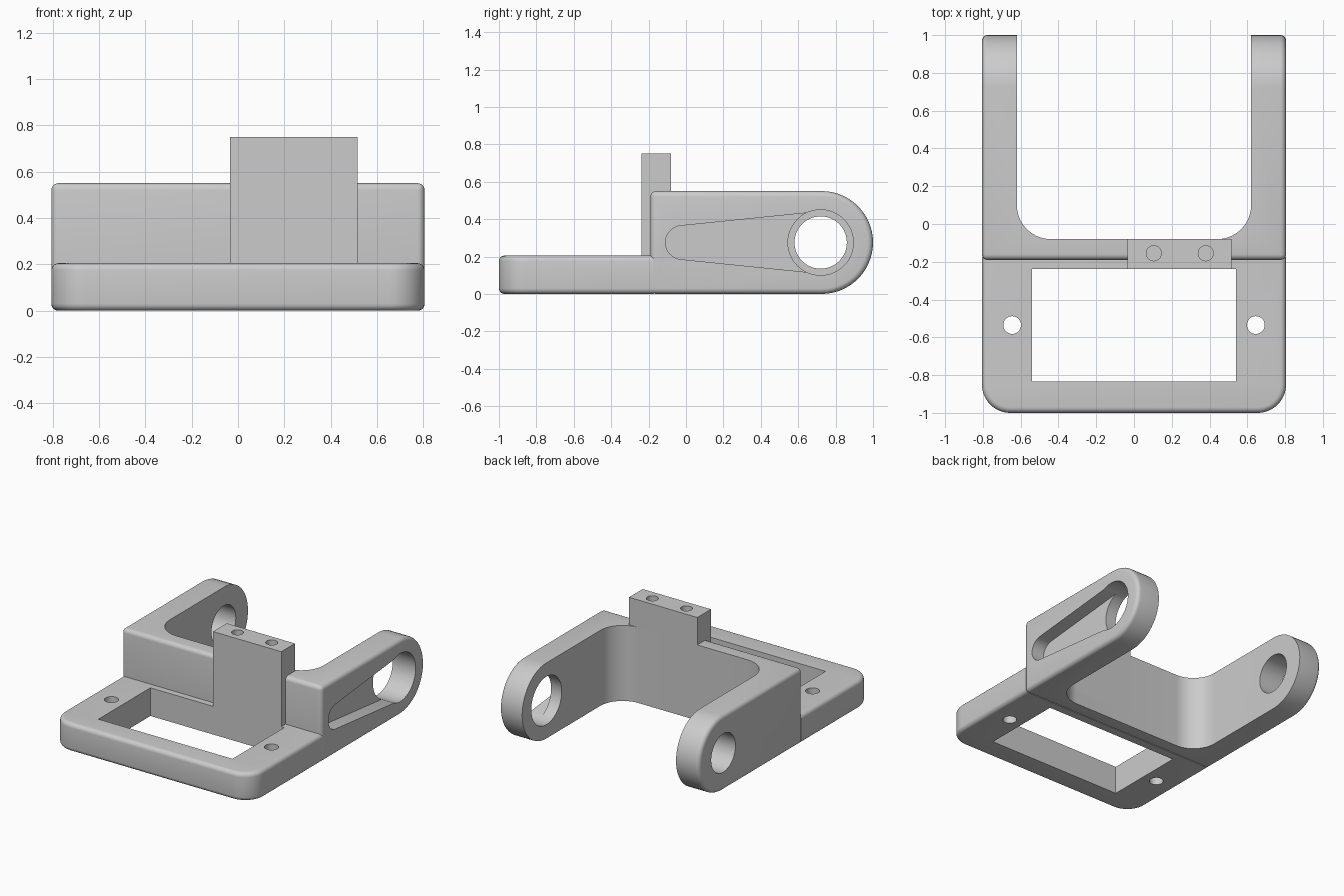
import bpy, bmesh
from math import sin, cos, radians, acos, degrees

if "Cube" in bpy.data.objects:
    bpy.data.objects.remove(bpy.data.objects["Cube"])

grey = bpy.data.materials.new("plain_grey")
grey.use_nodes = True
grey.diffuse_color = (0.6, 0.6, 0.6, 1)
grey.node_tree.nodes["Principled BSDF"].inputs["Base Color"].default_value = (0.6, 0.6, 0.6, 1)


def arc(cx, cy, r, a0, a1, n):
    return [(cx + r * cos(radians(a0 + (a1 - a0) * i / n)),
             cy + r * sin(radians(a0 + (a1 - a0) * i / n))) for i in range(n + 1)]


def circle(cx, cy, r, n=40):
    return arc(cx, cy, r, 0, 360, n)[:-1]


def rect(x0, y0, x1, y1):
    return [(x0, y0), (x1, y0), (x1, y1), (x0, y1)]


def prism(name, outline, axis, lo, hi, rounded=None):
    """Extrude an outline along x or z; fillet the edges chosen by the rule."""
    bm = bmesh.new()
    place = (lambda p, t: (t, p[0], p[1])) if axis == "x" else (lambda p, t: (p[0], p[1], t))
    face = bm.faces.new([bm.verts.new(place(p, lo)) for p in outline])
    moved = bmesh.ops.extrude_face_region(bm, geom=[face])["geom"]
    step = (hi - lo, 0, 0) if axis == "x" else (0, 0, hi - lo)
    bmesh.ops.translate(bm, vec=step, verts=[g for g in moved if isinstance(g, bmesh.types.BMVert)])
    bmesh.ops.recalc_face_normals(bm, faces=bm.faces)
    if rounded:
        edges = [e for e in bm.edges if rounded(e.verts[0].co, e.verts[1].co)]
        bmesh.ops.bevel(bm, geom=edges, offset=0.03, segments=5, profile=0.5, affect="EDGES")
    mesh = bpy.data.meshes.new(name)
    bm.to_mesh(mesh)
    bm.free()
    mesh.materials.append(grey)
    obj = bpy.data.objects.new(name, mesh)
    bpy.context.collection.objects.link(obj)
    return obj


def activate(obj):
    bpy.ops.object.select_all(action="DESELECT")
    obj.select_set(True)
    bpy.context.view_layer.objects.active = obj


def cut(obj, *cutters):
    for cutter in cutters:
        cutter.hide_render = True
        mod = obj.modifiers.new("cut", "BOOLEAN")
        mod.operation, mod.solver, mod.object = "DIFFERENCE", "EXACT", cutter
        activate(obj)
        bpy.ops.object.modifier_apply(modifier=mod.name)
        bpy.data.objects.remove(cutter)


HALF = 0.805      # half width
FRONT = -0.19     # front of the yoke
PIVOT = (0.72, 0.275)

# Yoke: rounded side profile across the full width, hollowed from the back
profile = [(FRONT, 0.0)] + arc(0.725, 0.275, 0.275, -90, 90, 28) + [(FRONT, 0.55)]
yoke = prism("yoke", profile, "x", -HALF, HALF,
             lambda a, b: abs(a.x - b.x) < 1e-4 or (a.y < FRONT + 1e-4 and b.y < FRONT + 1e-4))
gap = [(0.62, 1.3), (-0.62, 1.3)] + arc(-0.44, 0.1, 0.18, 180, 270, 14) + arc(0.44, 0.1, 0.18, 270, 360, 14)
cut(yoke, prism("gap_cutter", gap, "z", -0.2, 0.9))

# Pivot holes, the left one larger
cut(yoke,
    prism("left_hole_cutter", circle(*PIVOT, 0.175, 48), "x", 0.4, 1.0),
    prism("right_hole_cutter", circle(*PIVOT, 0.14, 48), "x", -1.0, -0.4))

# Tapered pocket in the outside of the left arm
tip_r, end_r, tip_y = 0.09, 0.165, -0.02
tangent = degrees(acos((tip_r - end_r) / (PIVOT[0] - tip_y)))
pocket = (arc(tip_y, PIVOT[1], tip_r, tangent, 360 - tangent, 16)
          + arc(*PIVOT, end_r, -tangent, tangent, 24))
cut(yoke, prism("pocket_cutter", pocket, "x", HALF - 0.1, 1.0))

# Base plate: rounded front corners, window and two bolt holes
BACK = FRONT + 0.015
EDGE = -0.237     # back of the window and front of the tower
footprint = ([(HALF, BACK), (-HALF, BACK)] + arc(0.15 - HALF, -0.85, 0.15, 180, 270, 12)
             + arc(HALF - 0.15, -0.85, 0.15, 270, 360, 12))
plate = prism("base_plate", footprint, "z", 0.0, 0.205,
              lambda a, b: abs(a.z - b.z) < 1e-4 and min(a.y, b.y) < BACK - 1e-4)
cut(plate, prism("window_cutter", rect(-0.54, -0.835, 0.54, EDGE), "z", -0.2, 0.5))
for side in (-1, 1):
    cut(plate, prism("bolt_cutter", circle(side * 0.645, -0.535, 0.047, 32), "z", -0.2, 0.5))

# Tower with two blind screw holes in its top
tower = prism("tower", rect(-0.035, EDGE, 0.515, -0.08), "z", 0.1, 0.75)
for x in (0.105, 0.38):
    cut(tower, prism("screw_cutter", circle(x, -0.155, 0.04, 28), "z", 0.57, 0.9))

for part in (yoke, plate, tower):
    activate(part)
    bpy.ops.object.shade_smooth_by_angle(angle=radians(30))
